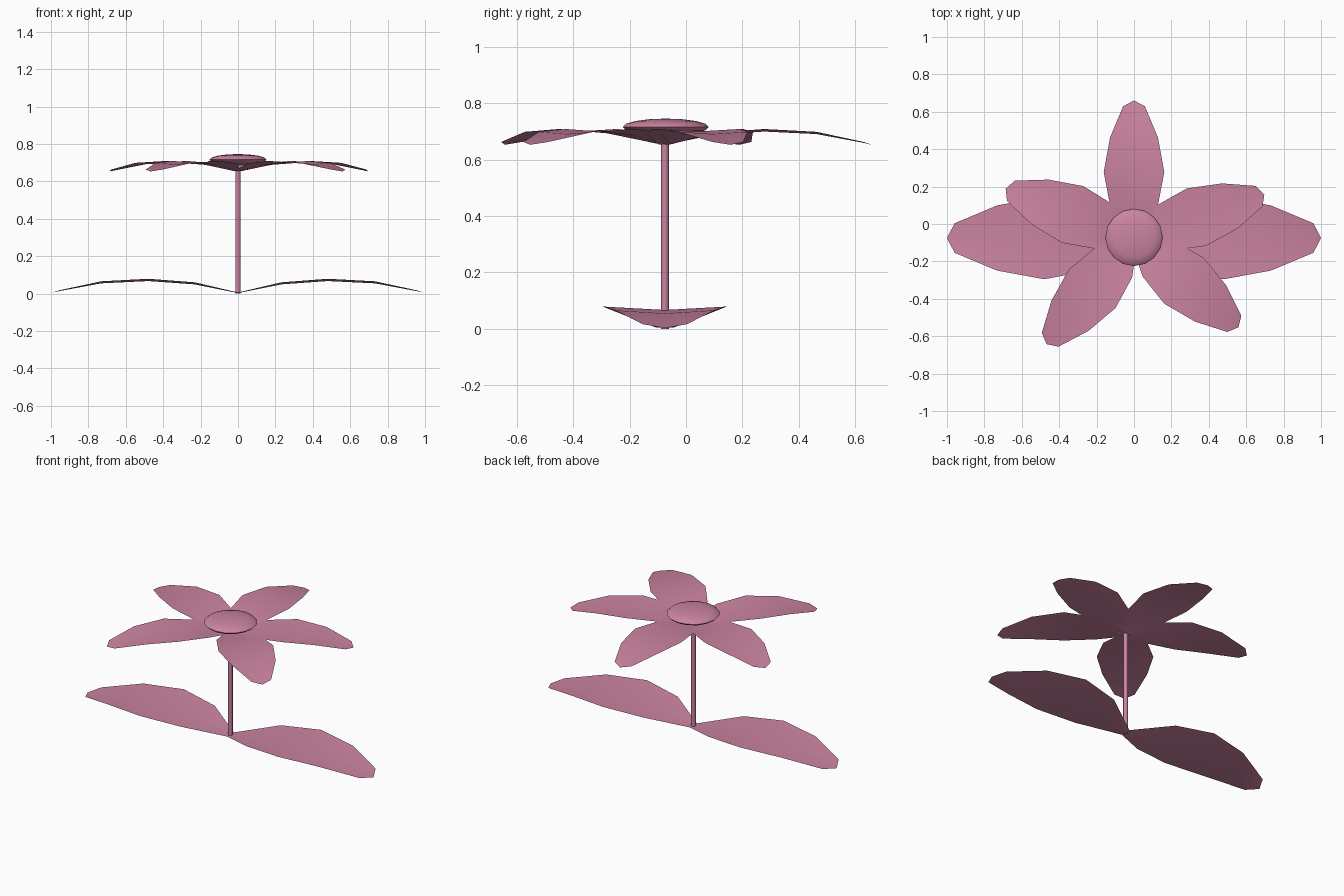
import bpy, math

if "Cube" in bpy.data.objects:
    bpy.data.objects.remove(bpy.data.objects["Cube"])

CY = -0.075  # flower axis in y

pink = bpy.data.materials.new("pink")
pink.diffuse_color = (0.60, 0.23, 0.36, 1)
pink.use_nodes = True
pink.node_tree.nodes["Principled BSDF"].inputs["Base Color"].default_value = pink.diffuse_color

# Blade stations: distance along, half width, edge height, rib drop
BLADE = [(0.0, 0.025, 0.002, 0.002), (0.17, 0.127, 0.042, 0.008),
         (0.352, 0.162, 0.056, 0.009), (0.538, 0.128, 0.046, 0.008),
         (0.705, 0.058, 0.010, 0.003)]
TIP = (0.735, 0.0, 0.0)


def finish(obj, name, angle=60):
    obj.name = name
    obj.data.materials.append(pink)
    bpy.ops.object.select_all(action='DESELECT')
    obj.select_set(True)
    bpy.context.view_layer.objects.active = obj
    bpy.ops.object.shade_smooth_by_angle(angle=math.radians(angle))
    return obj


# Curved sheet with a slightly sunken middle rib, used for petals and leaves
def blade(name, degrees, scale, z):
    verts, faces = [], []
    for r, w, h, drop in BLADE:
        verts += [(r, -w, h), (r, 0, h - drop), (r, w, h)]
    for i in range(len(BLADE) - 1):
        a = 3 * i
        faces += [(a, a + 3, a + 4, a + 1), (a + 1, a + 4, a + 5, a + 2)]
    end = 3 * (len(BLADE) - 1)
    verts.append(TIP)
    faces += [(end, end + 3, end + 1), (end + 1, end + 3, end + 2)]
    mesh = bpy.data.meshes.new(name)
    mesh.from_pydata([tuple(c * scale for c in v) for v in verts], [], faces)
    obj = bpy.data.objects.new(name, mesh)
    bpy.context.collection.objects.link(obj)
    obj.location = (0, CY, z)
    obj.rotation_euler.z = math.radians(degrees)
    return finish(obj, name)


# Petals, spaced a little unevenly
for i, deg in enumerate((90, 18.5, -40.5, -129.5, 159)):
    blade(f"petal_{i + 1}", deg, 1.0, 0.653)

# Two ground leaves
for side, deg in (("right", 0), ("left", 180)):
    blade(f"leaf_{side}", deg, 1 / TIP[0], 0.003)

# Stem
bpy.ops.mesh.primitive_cylinder_add(vertices=8, radius=0.014, depth=0.67,
                                    location=(0, CY, 0.335))
finish(bpy.context.object, "stem")

# Flattened flower centre
bpy.ops.mesh.primitive_uv_sphere_add(segments=16, ring_count=8, radius=1,
                                     location=(0, CY + 0.003, 0.716))
centre = bpy.context.object
centre.scale = (0.153, 0.153, 0.03)
bpy.ops.object.transform_apply(location=False, rotation=False, scale=True)
finish(centre, "flower_centre")
